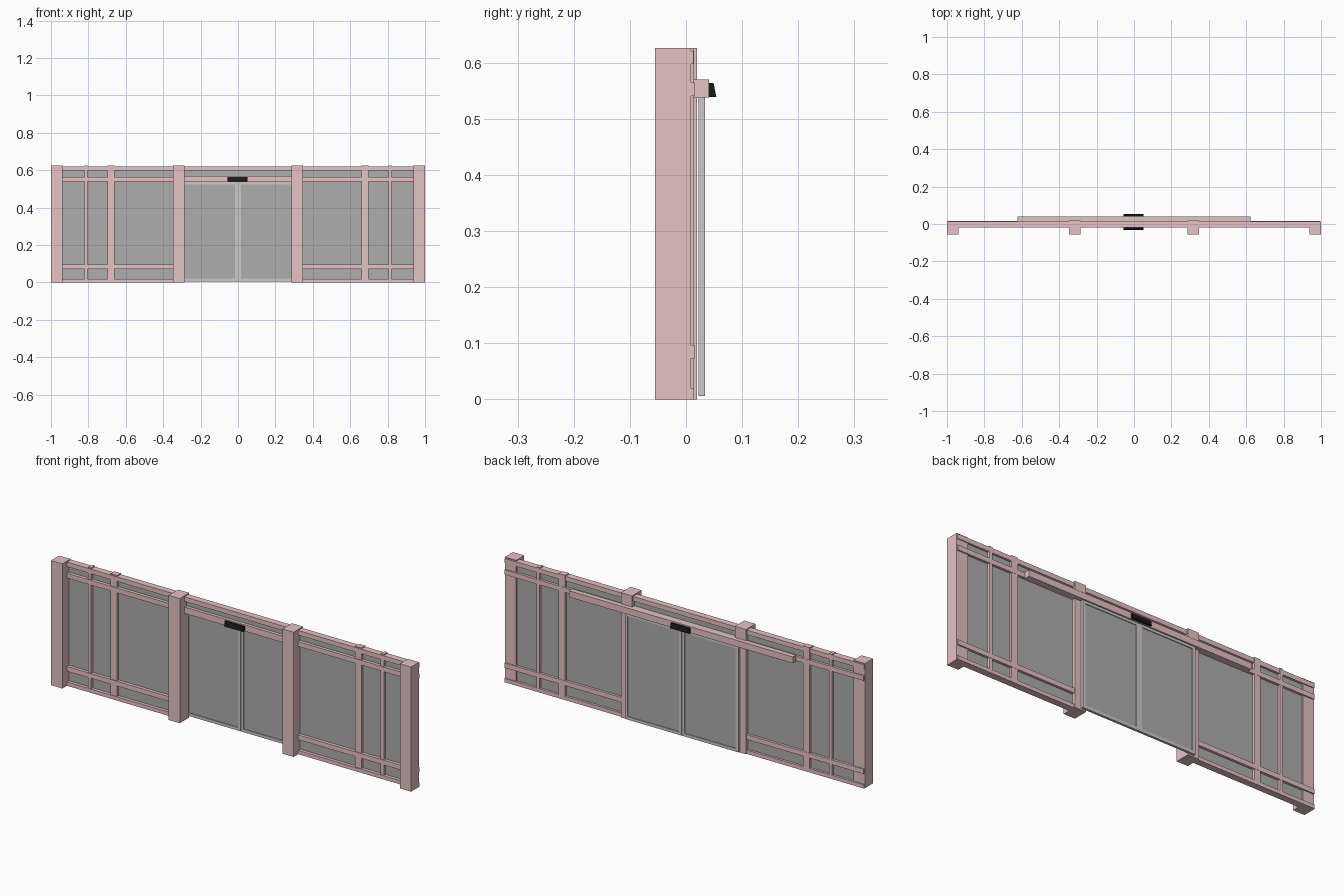
import bpy, bmesh

if "Cube" in bpy.data.objects:
    bpy.data.objects.remove(bpy.data.objects["Cube"])

def material(name, rgb):
    m = bpy.data.materials.new(name)
    m.diffuse_color = (*rgb, 1)
    m.use_nodes = True
    m.node_tree.nodes["Principled BSDF"].inputs["Base Color"].default_value = m.diffuse_color
    return m

PINK = material("pink_paint", (0.78, 0.54, 0.56))
GLASS = material("grey_glass", (0.42, 0.42, 0.42))
FRAME = material("pale_frame", (0.62, 0.57, 0.58))
BLACK = material("black_plastic", (0.01, 0.01, 0.01))

def finish(name, bm, mat):
    bmesh.ops.recalc_face_normals(bm, faces=bm.faces)
    me = bpy.data.meshes.new(name)
    bm.to_mesh(me)
    bm.free()
    me.materials.append(mat)
    ob = bpy.data.objects.new(name, me)
    bpy.context.collection.objects.link(ob)
    return ob

def prism(name, x0, x1, profile, mat):
    """Extrude a (y, z) profile along x."""
    bm = bmesh.new()
    face = bm.faces.new([bm.verts.new((x0, y, z)) for y, z in profile])
    ext = bmesh.ops.extrude_face_region(bm, geom=[face])
    verts = [v for v in ext["geom"] if isinstance(v, bmesh.types.BMVert)]
    bmesh.ops.translate(bm, verts=verts, vec=(x1 - x0, 0, 0))
    return finish(name, bm, mat)

def box(name, x, y, z, mat):
    return prism(name, x[0], x[1],
                 [(y[0], z[0]), (y[1], z[0]), (y[1], z[1]), (y[0], z[1])], mat)

def pair(name, x, y, z, mat):
    box(name + "_right", x, y, z, mat)
    box(name + "_left", (-x[1], -x[0]), y, z, mat)

# Main posts
pair("outer_post", (0.937, 1.0), (-0.055, 0.009), (0, 0.626), PINK)
pair("inner_post", (0.285, 0.347), (-0.055, 0.02), (0, 0.626), PINK)

# Slim mullions of the side panels
pair("wide_mullion", (0.661, 0.697), (-0.016, 0.0145), (0, 0.626), PINK)
pair("narrow_mullion", (0.804, 0.821), (-0.016, 0.0145), (0, 0.626), PINK)

# Horizontal rails
box("top_rail", (-0.998, 0.998), (-0.019, 0.0135), (0.598, 0.621), PINK)
pair("upper_rail", (0.33, 0.998), (-0.019, 0.0155), (0.541, 0.565), PINK)
pair("lower_rail", (0.33, 0.998), (-0.019, 0.0155), (0.073, 0.097), PINK)
pair("bottom_rail", (0.33, 0.998), (-0.019, 0.0145), (0, 0.019), PINK)

# Door header and the sliding track housing behind it
box("door_header", (-0.29, 0.29), (-0.019, 0.0145), (0.538, 0.57), PINK)
box("track_housing", (-0.622, 0.622), (0.0145, 0.041), (0.538, 0.57), PINK)

# Fixed glazing
pair("side_glass", (0.34, 0.94), (-0.003, 0.003), (0.01, 0.61), GLASS)
box("transom_glass", (-0.29, 0.29), (-0.003, 0.003), (0.565, 0.602), GLASS)

# Sliding doors: glass with a thin frame
DY, W = (0.022, 0.034), 0.015
pair("door_glass", (0.01, 0.308), (0.026, 0.030), (0.012, 0.535), GLASS)
pair("door_meeting_stile", (0.0005, W), DY, (0.006, 0.54), FRAME)
pair("door_outer_stile", (0.315 - W, 0.315), DY, (0.006, 0.54), FRAME)
pair("door_bottom_rail", (W, 0.315 - W), DY, (0.006, 0.006 + W), FRAME)
pair("door_top_rail", (W, 0.315 - W), DY, (0.54 - W, 0.54), FRAME)

# Motion sensors, wedge shaped, on both sides of the header
for name, base, s in (("back_sensor", 0.041, 1), ("front_sensor", -0.019, -1)):
    prism(name, -0.055, 0.051,
          [(base, 0.539), (base + s * 0.013, 0.539),
           (base + s * 0.008, 0.564), (base, 0.564)], BLACK)
